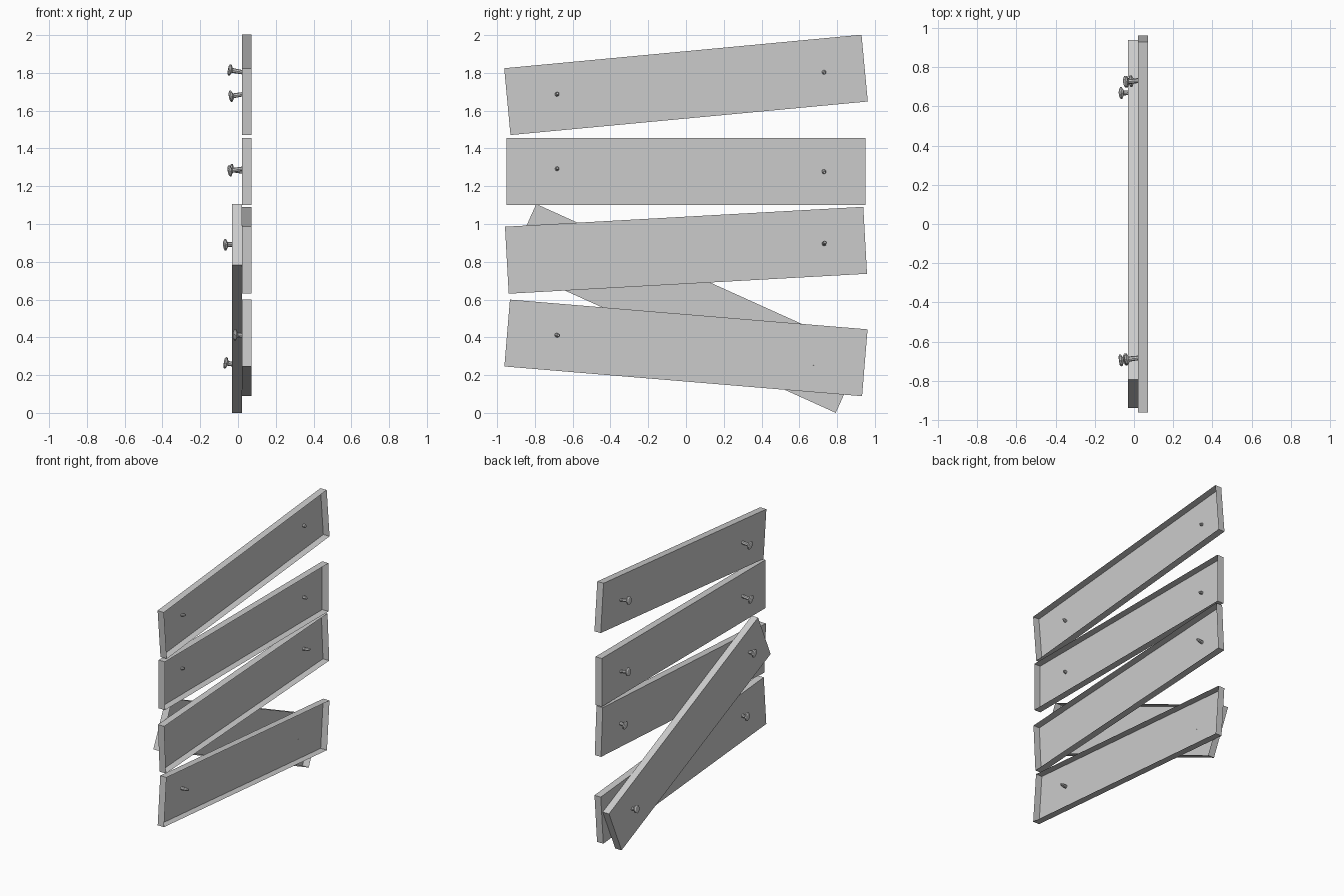
import bpy, bmesh
from math import radians
from mathutils import Vector, Matrix

if "Cube" in bpy.data.objects:
    bpy.data.objects.remove(bpy.data.objects["Cube"])

LENGTH, WIDTH, THICK = 1.9, 0.355, 0.051


def finish(name, bm):
    mesh = bpy.data.meshes.new(name)
    bm.to_mesh(mesh)
    bm.free()
    ob = bpy.data.objects.new(name, mesh)
    bpy.context.collection.objects.link(ob)
    return ob


def plank(name, x, z, angle):
    # Hollow board: a box whose +x side is left open
    bm = bmesh.new()
    bmesh.ops.create_cube(bm, size=1)
    front = [f for f in bm.faces if f.normal.x > 0.9]
    bmesh.ops.delete(bm, geom=front, context='FACES_ONLY')
    bm.transform(Matrix.Translation((x, 0, z)) @ Matrix.Rotation(radians(angle), 4, 'X')
                 @ Matrix.Diagonal((THICK, LENGTH, WIDTH, 1)))
    return finish(name, bm)


def nail(name, head, slope_y, slope_z, sides=8, n=0.096):
    # Thick head disc, flared neck and tapering shaft, driven towards +x
    d = Vector((1, slope_y, slope_z)).normalized()
    place = Matrix.Translation(head) @ d.to_track_quat('Z', 'Y').to_matrix().to_4x4()
    profile = [(0.021, 0), (0.030, 0.005), (0.030, 0.013), (0.013, 0.022),
               (0.011, n - 0.015), (0.006, n)]
    bm = bmesh.new()
    rings = [bmesh.ops.create_circle(bm, segments=sides, radius=r,
                                     matrix=Matrix.Translation((0, 0, z)))['verts']
             for r, z in profile]
    for a, b in zip(rings, rings[1:]):
        for i in range(sides):
            j = (i + 1) % sides
            bm.faces.new((a[i], a[j], b[j], b[i]))
    bm.faces.new(rings[0])
    bm.faces.new(rings[-1])
    bmesh.ops.recalc_face_normals(bm, faces=bm.faces)
    bm.transform(place)
    return finish(name, bm)


# Four front boards, bottom to top
for i, (z, angle) in enumerate([(0.344, -4.75), (0.861, 3.18), (1.279, 0), (1.7365, 5.36)]):
    plank(f"front_board_{i + 1}", 0.0455, z, angle)

# Diagonal brace behind the lower boards
plank("diagonal_brace", -0.0055, 0.553, -24.3)

# Nails sticking out of the back: head position and tilt
nails = [
    ((-0.052, 0.725, 1.817), 0.08, -0.18),
    ((-0.046, -0.692, 1.675), 0.13, 0.17),
    ((-0.052, -0.692, 1.280), 0.13, 0.17),
    ((-0.046, 0.725, 1.290), 0.08, -0.18),
    ((-0.024, 0.728, 0.890), 0.08, 0.14),
    ((-0.076, -0.697, 0.890), 0.15, 0.04),
    ((-0.024, -0.690, 0.413), 0.15, -0.03),
    ((-0.074, 0.668, 0.267), 0.04, -0.2),
]
for i, (head, sy, sz) in enumerate(nails):
    nail(f"nail_{i + 1}", head, sy, sz)
